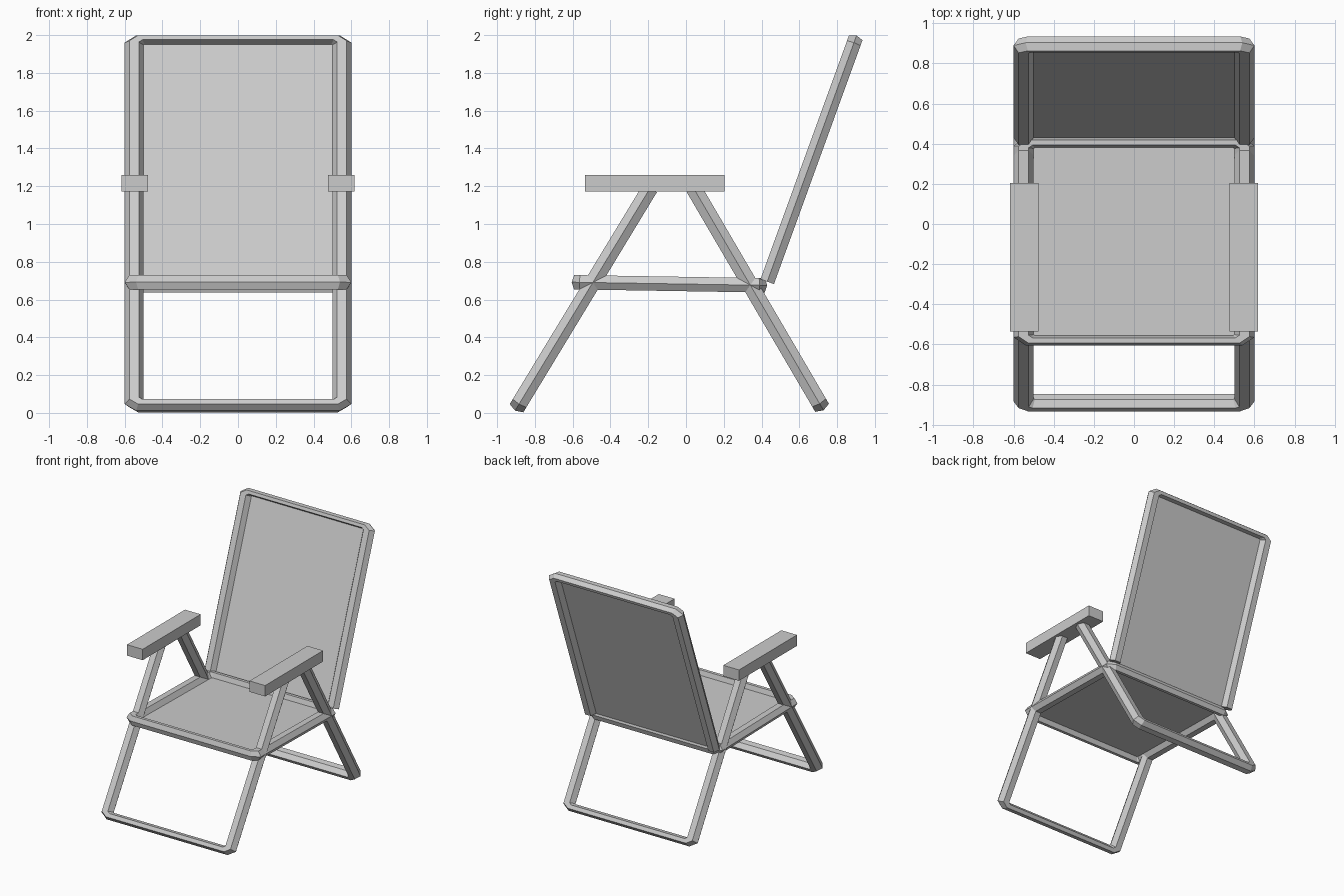
import bpy, bmesh
from mathutils import Vector

if "Cube" in bpy.data.objects:
    bpy.data.objects.remove(bpy.data.objects["Cube"])

# Hexagonal tube section: (across, thickness) factors
HEX = [(1, 0), (0.5, 1), (-0.5, 1), (-1, 0), (-0.5, -1), (0.5, -1)]


def finish(name, bm):
    bmesh.ops.recalc_face_normals(bm, faces=bm.faces)
    me = bpy.data.meshes.new(name)
    bm.to_mesh(me)
    bm.free()
    ob = bpy.data.objects.new(name, me)
    bpy.context.collection.objects.link(ob)
    return ob


def plane(start, end):
    """Direction, normal and length of a tilted plane given by two (y, z) points."""
    s, e = Vector((0, *start)), Vector((0, *end))
    d = (e - s).normalized()
    return s, d, d.cross(Vector((1, 0, 0))), (e - s).length


def tube_frame(name, start, end, half_thick, bar, closed=False):
    """Tube bent into a U (or a full loop) with chamfered corners."""
    s, d, n, length = plane(start, end)
    bm = bmesh.new()
    loops = []
    for a, v in HEX:
        w = 0.55 + 0.05 * a                  # half width of this outline
        k = 0.1 + 0.9 * (a + 1) / 2          # chamfer shrinks on the inside
        cx, ct = 0.06 * k, 0.04 * k
        t = length - bar * (1 - a)
        pts = [(-w, t - ct), (-w + cx, t), (w - cx, t), (w, t - ct)]
        if closed:
            b = bar * (1 - a)
            pts += [(w, b + ct), (w - cx, b), (-w + cx, b), (-w, b + ct)]
        else:
            pts = [(-w, 0)] + pts + [(w, 0)]
        loops.append([bm.verts.new(s + d * q + n * (half_thick * v) + Vector((x, 0, 0)))
                      for x, q in pts])
    count = len(loops[0])
    for i in range(6):
        p, q = loops[i], loops[(i + 1) % 6]
        for j in range(count if closed else count - 1):
            m = (j + 1) % count
            bm.faces.new((p[j], p[m], q[m], q[j]))
    if not closed:
        bm.faces.new([l[0] for l in loops])
        bm.faces.new([l[-1] for l in loops])
    return finish(name, bm)


def fabric(name, start, end, t0, t1):
    """Flat cloth panel stretched in the middle of a frame."""
    s, d, n, length = plane(start, end)
    bm = bmesh.new()
    bm.faces.new([bm.verts.new(s + d * t + Vector((x, 0, 0)))
                  for x, t in ((-0.51, t0), (0.51, t0), (0.51, length - t1), (-0.51, length - t1))])
    return finish(name, bm)


# Legs
tube_frame("front_leg", (-0.19, 1.19), (-0.905, 0.012), 0.042, 0.03)
tube_frame("back_leg", (0.04, 1.19), (0.728, 0.014), 0.042, 0.03)

# Seat
seat = ((0.43, 0.675), (-0.605, 0.692))
tube_frame("seat_frame", *seat, 0.038, 0.025, closed=True)
fabric("seat_fabric", *seat, 0.04, 0.04)

# Backrest
back = ((0.43, 0.695), (0.903, 1.998))
tube_frame("back_frame", *back, 0.038, 0.025)
fabric("back_fabric", *back, 0.0, 0.04)

# Armrests
for side, label in ((-1, "left"), (1, "right")):
    bm = bmesh.new()
    bmesh.ops.create_cube(bm, size=1)
    bmesh.ops.scale(bm, vec=(0.14, 0.74, 0.088), verts=bm.verts)
    bmesh.ops.translate(bm, vec=(0.547 * side, -0.165, 1.216), verts=bm.verts)
    finish("armrest_" + label, bm)
